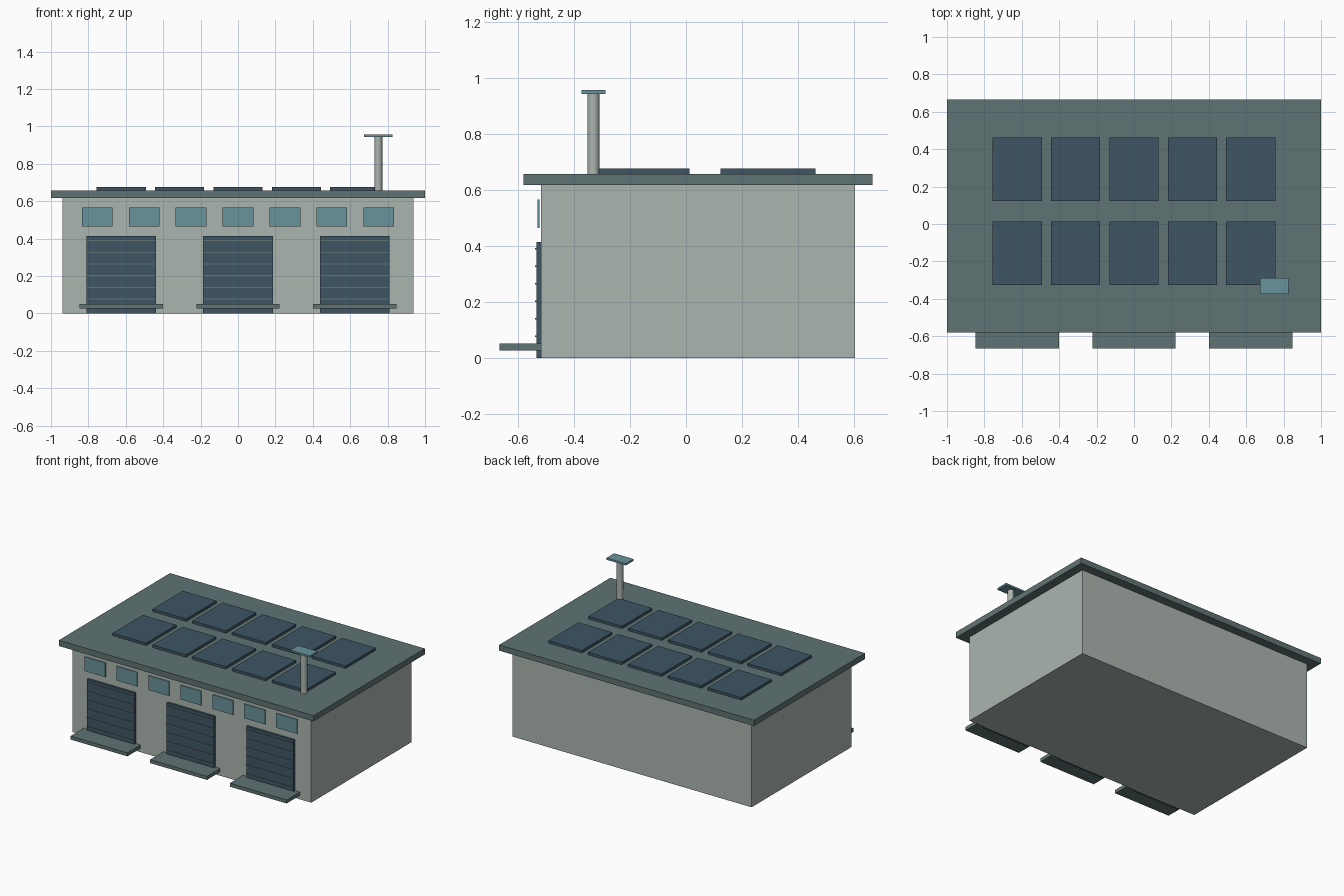
import bpy
from mathutils import Vector

default = bpy.data.objects.get("Cube")
if default:
    bpy.data.objects.remove(default, do_unlink=True)


def material(name, rgb):
    mat = bpy.data.materials.new(name)
    mat.use_nodes = True
    colour = (*rgb, 1.0)
    mat.diffuse_color = colour
    mat.node_tree.nodes["Principled BSDF"].inputs["Base Color"].default_value = colour
    return mat


WALL = material("pale grey wall", (0.41, 0.46, 0.43))
TRIM = material("grey green trim", (0.115, 0.175, 0.172))
GLASS = material("teal glass", (0.14, 0.295, 0.33))
NAVY = material("dark slate blue", (0.048, 0.09, 0.127))


def box(name, mat, x, y, z):
    """Box spanning the (low, high) range on each axis."""
    low, high = Vector((x[0], y[0], z[0])), Vector((x[1], y[1], z[1]))
    bpy.ops.mesh.primitive_cube_add(size=1, location=(low + high) / 2)
    obj = bpy.context.object
    obj.name = name
    obj.scale = high - low
    bpy.ops.object.transform_apply(location=False, rotation=False, scale=True)
    obj.data.materials.append(mat)
    return obj


def span(centre, width):
    return centre - width / 2, centre + width / 2


FRONT = -0.518
ROOF_TOP = 0.658

# Main building and overhanging flat roof
box("walls", WALL, span(0, 1.875), (FRONT, 0.604), (0, 0.62))
box("roof", TRIM, span(0, 2), (-0.58, 0.666), (0.617, ROOF_TOP))

# Three loading bays: shutter door, slats and dock ledge
for bay in range(3):
    cx = (bay - 1) * 0.625
    box(f"shutter_door_{bay}", NAVY, span(cx, 0.372), (-0.534, FRONT), (0, 0.415))
    for slat in range(6):
        z = 0.077 + slat * 0.0625
        box(f"door_slat_{bay}_{slat}", TRIM, span(cx, 0.372), (-0.539, -0.53), span(z, 0.006))
    box(f"dock_ledge_{bay}", TRIM, span(cx, 0.446), (-0.666, FRONT), (0.027, 0.052))

# Row of high windows
for i in range(7):
    box(f"window_{i}", GLASS, span((i - 3) * 0.251, 0.164), (-0.53, -0.524), (0.465, 0.566))

# Two rows of roof panels
for row, cy in enumerate((-0.156, 0.293)):
    for col in range(5):
        box(f"roof_panel_{row}_{col}", NAVY, span((col - 2) * 0.3125, 0.264),
            span(cy, 0.338), (ROOF_TOP, 0.676))

# Vent pipe with flat cap
bpy.ops.mesh.primitive_cylinder_add(vertices=16, radius=0.0215, depth=0.288,
                                    location=(0.75, -0.331, 0.801))
pipe = bpy.context.object
pipe.name = "vent_pipe"
pipe.data.materials.append(WALL)
bpy.ops.object.shade_smooth_by_angle()
box("vent_cap", GLASS, span(0.75, 0.152), span(-0.331, 0.086), (0.944, 0.957))
